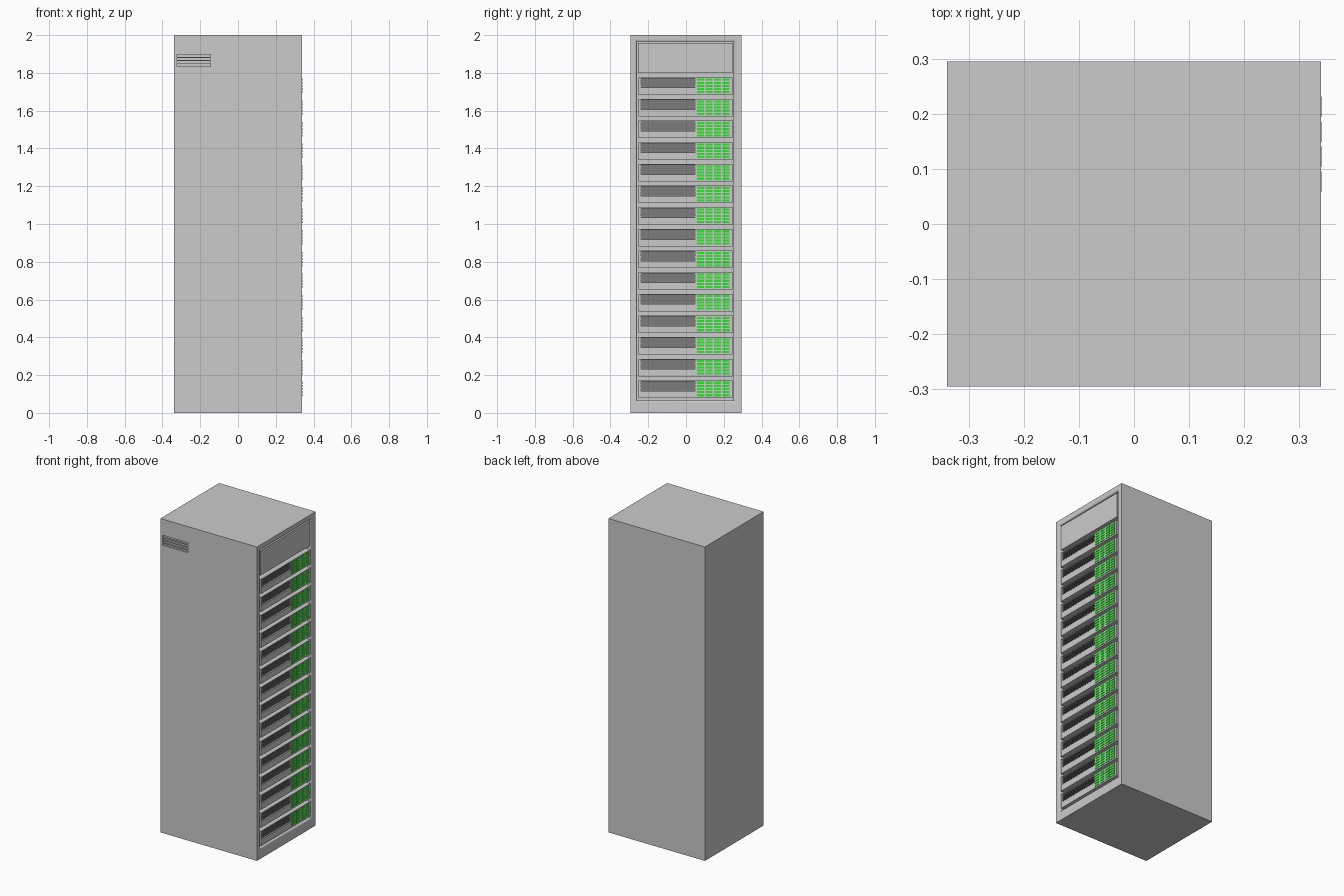
import bpy, bmesh
from mathutils import Matrix, Vector

if "Cube" in bpy.data.objects:
    bpy.data.objects.remove(bpy.data.objects["Cube"])


def material(name, rgb):
    m = bpy.data.materials.new(name)
    m.diffuse_color = (*rgb, 1)
    m.use_nodes = True
    m.node_tree.nodes["Principled BSDF"].inputs["Base Color"].default_value = m.diffuse_color
    return m


GREEN = material("green_light", (0.03, 0.8, 0.03))
DARK = material("dark_grille", (0.2, 0.2, 0.2))


def add_box(bm, x, y, z):
    # each argument is a (low, high) pair
    lo, hi = Vector((x[0], y[0], z[0])), Vector((x[1], y[1], z[1]))
    mat = Matrix.Translation((lo + hi) / 2) @ Matrix.Diagonal((*(hi - lo), 1))
    bmesh.ops.create_cube(bm, size=1, matrix=mat)


def make_mesh(name, boxes, mat=None):
    bm = bmesh.new()
    for b in boxes:
        add_box(bm, *b)
    me = bpy.data.meshes.new(name)
    bm.to_mesh(me)
    bm.free()
    if mat:
        me.materials.append(mat)
    return me


def place(name, me, z=0):
    ob = bpy.data.objects.new(name, me)
    ob.location.z = z
    bpy.context.collection.objects.link(ob)
    return ob


# Cabinet: box whose right side is inset into a shallow bay with a rounded lip
bm = bmesh.new()
add_box(bm, (-0.34, 0.34), (-0.295, 0.295), (0, 2))
side = max(bm.faces, key=lambda f: f.calc_center_median().x)
bmesh.ops.inset_region(bm, faces=[side], thickness=0.04)
for v in side.verts:
    v.co.y = 0.252 if v.co.y > 0 else -0.26
    v.co.z = 1.965 if v.co.z > 1 else 0.066
bay = bmesh.ops.extrude_discrete_faces(bm, faces=[side])["faces"][0]
for v in bay.verts:
    v.co.x -= 0.05
lip = [e for e in bm.edges if all(
    abs(v.co.x - 0.34) < 1e-4 and abs(v.co.y) < 0.28 for v in e.verts)]
bmesh.ops.bevel(bm, geom=lip, offset=0.012, segments=3, profile=0.5,
                affect='EDGES')
bmesh.ops.recalc_face_normals(bm, faces=bm.faces)
me = bpy.data.meshes.new("cabinet")
bm.to_mesh(me)
bm.free()
cabinet = place("cabinet", me)

# Vent slots in the front wall
slots = [((-0.324, -0.145), (-0.31, -0.287), (z, z + 0.012))
         for z in (1.834 + i * 0.017 for i in range(4))]
cutter = place("vent_cutter", make_mesh("vent_cutter", slots))
cutter.hide_render = True
cutter.hide_set(True)
cut = cabinet.modifiers.new("vents", 'BOOLEAN')
cut.operation = 'DIFFERENCE'
cut.object = cutter
bpy.context.view_layer.objects.active = cabinet
cabinet.select_set(True)
bpy.ops.object.modifier_apply(modifier=cut.name)
bpy.ops.object.shade_smooth_by_angle(angle=0.7)

# Blank panel above the servers
place("blank_panel", make_mesh(
    "blank_panel", [((0.28, 0.335), (-0.253, 0.245), (1.8, 1.958))]))

# One server: chassis, raised face around a sunken grille, block of lights
H = 0.093
FACE = (0.325, 0.338)
chassis = make_mesh("server", [
    ((0.28, 0.325), (-0.252, 0.245), (0, H)),
    (FACE, (-0.252, 0.245), (H - 0.006, H)),
    (FACE, (-0.252, 0.245), (0, 0.038)),
    (FACE, (-0.252, -0.239), (0.038, H - 0.006)),
    (FACE, (0.047, 0.245), (0.038, H - 0.006)),
])
grille = make_mesh("grille", [((0.32, 0.328), (-0.239, 0.047), (0.038, H - 0.006))]
                   + [((0.325, 0.334), (-0.239, 0.047), (z, z + 0.004))
                      for z in (0.042 + i * 0.009 for i in range(5))], DARK)
lights = make_mesh("lights", [
    ((0.33, 0.3405), (y, y + 0.037), (z, z + 0.011))
    for y in (0.058 + c * 0.0455 for c in range(4))
    for z in (0.009 + r * 0.0165 for r in range(5))], GREEN)

# Stack of fifteen servers
for i in range(15):
    z = 0.079 + i * 0.1146
    for me in (chassis, grille, lights):
        place(f"{me.name}_{i + 1}", me, z)
